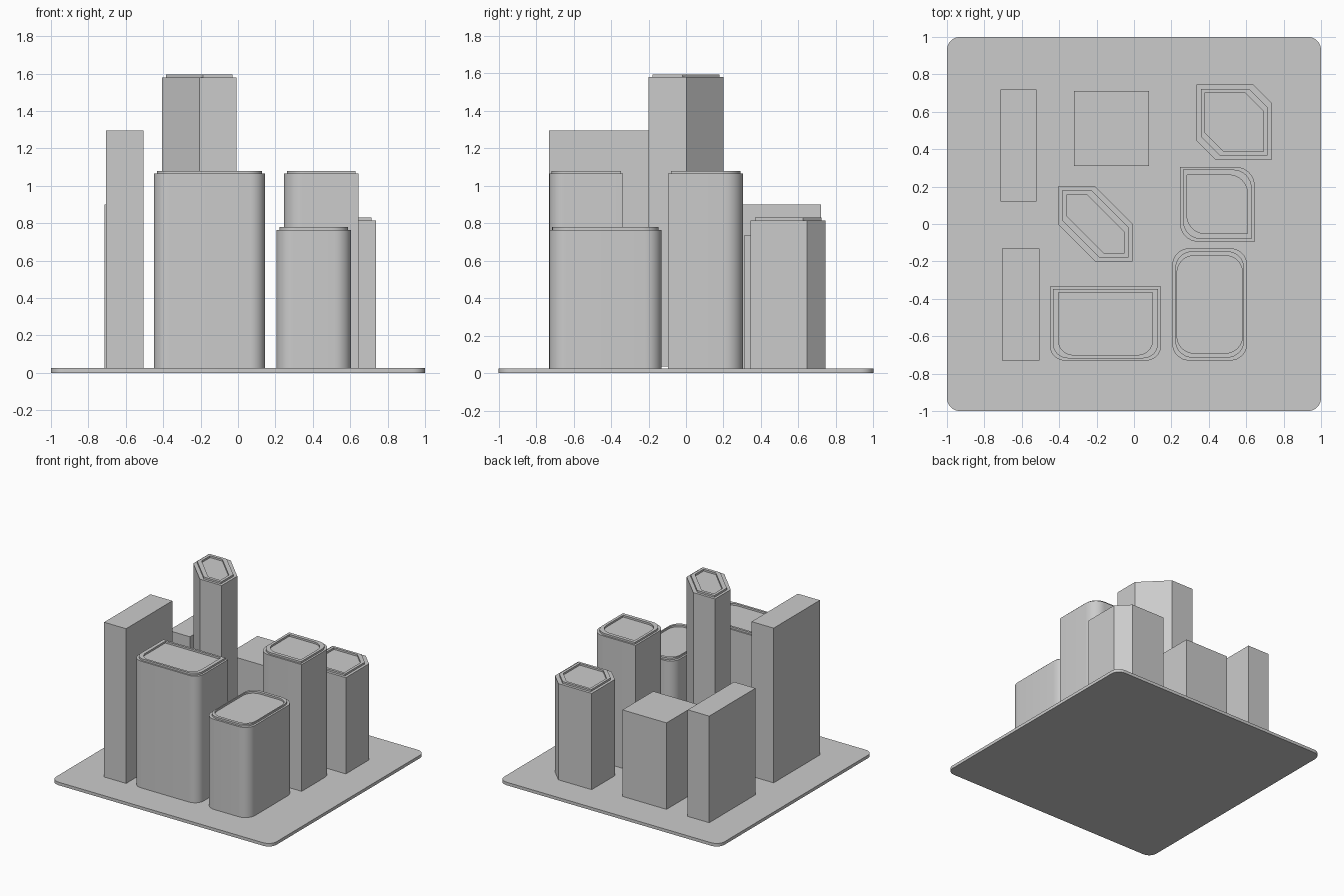
import bpy, bmesh, math

if "Cube" in bpy.data.objects:
    bpy.data.objects.remove(bpy.data.objects["Cube"])


def outline(x0, x1, y0, y1, corners):
    """Rectangle outline, counter-clockwise from bottom-left.
    corners: (size, segments) for BL, BR, TR, TL; 1 segment = chamfer, 0 size = sharp."""
    pts = []
    base = [(x0, y0, 1, 1, 180), (x1, y0, -1, 1, 270), (x1, y1, -1, -1, 0), (x0, y1, 1, -1, 90)]
    for (x, y, sx, sy, a0), (r, n) in zip(base, corners):
        if r == 0:
            pts.append((x, y))
            continue
        for i in range(n + 1):
            a = math.radians(a0 + 90 * i / n)
            pts.append((x + sx * r + r * math.cos(a), y + sy * r + r * math.sin(a)))
    return pts


def stack(name, loops):
    """Bridge a series of (outline, z) rings and cap both ends."""
    bm = bmesh.new()
    rings = [[bm.verts.new((x, y, z)) for x, y in pts] for pts, z in loops]
    n = len(rings[0])
    for a, b in zip(rings, rings[1:]):
        for i in range(n):
            j = (i + 1) % n
            bm.faces.new((a[i], a[j], b[j], b[i]))
    bm.faces.new(rings[0][::-1])
    bm.faces.new(rings[-1])
    me = bpy.data.meshes.new(name)
    bm.to_mesh(me)
    bm.free()
    ob = bpy.data.objects.new(name, me)
    bpy.context.collection.objects.link(ob)
    bpy.ops.object.select_all(action='DESELECT')
    ob.select_set(True)
    bpy.context.view_layer.objects.active = ob
    bpy.ops.object.shade_smooth_by_angle(angle=math.radians(25))


S = (0, 1)


def rnd(r):
    return (r, 8)


def cut(r):
    return (r, 1)


def tower(name, box, z0, z, corners, rim, floor):
    """Building with a stepped rim around a recessed roof."""
    x0, x1, y0, y1 = box

    def ring(d):
        return outline(x0 + d[0], x1 - d[0], y0 + d[1], y1 - d[1], corners)

    o, m, f = ring((0, 0)), ring(rim), ring(floor)
    stack(name, [(o, z0), (o, z), (m, z), (m, z + 0.015), (f, z + 0.015), (f, z)])


# Ground plate
plate = outline(-1, 1, -1, 1, [rnd(0.07)] * 4)
stack("ground_plate", [(plate, 0), (plate, 0.025)])

# Plain block buildings
for name, box, h in [
    ("slab_block_back", (-0.715, -0.52, 0.12, 0.72), 0.90),
    ("square_block", (-0.32, 0.08, 0.31, 0.71), 0.735),
    ("slab_block_front", (-0.705, -0.505, -0.73, -0.13), 1.295),
]:
    o = outline(*box, [S] * 4)
    stack(name, [(o, 0), (o, h)])

# Buildings with rounded or chamfered corners and rimmed roofs
tower("wide_tower", (-0.45, 0.145, -0.73, -0.335), 0, 1.065,
      [rnd(0.08), rnd(0.08), S, S], (0.016, 0.012), (0.045, 0.03))
tower("rounded_tower", (0.205, 0.605, -0.73, -0.13), 0, 0.765,
      [rnd(0.09)] * 4, (0.016, 0.016), (0.025, 0.04))
tower("leaf_tower", (0.245, 0.645, -0.095, 0.305), 0, 1.065,
      [rnd(0.1), S, rnd(0.1), S], (0.016, 0.014), (0.038, 0.043))
tower("chamfered_tower", (0.335, 0.738, 0.345, 0.745), 0, 0.815,
      [cut(0.1), S, cut(0.1), S], (0.023, 0.022), (0.045, 0.043))
tower("tall_hexagon_tower", (-0.405, -0.008, -0.2, 0.2), 0.035, 1.58,
      [cut(0.198), S, cut(0.198), S], (0.021, 0.021), (0.044, 0.046))
